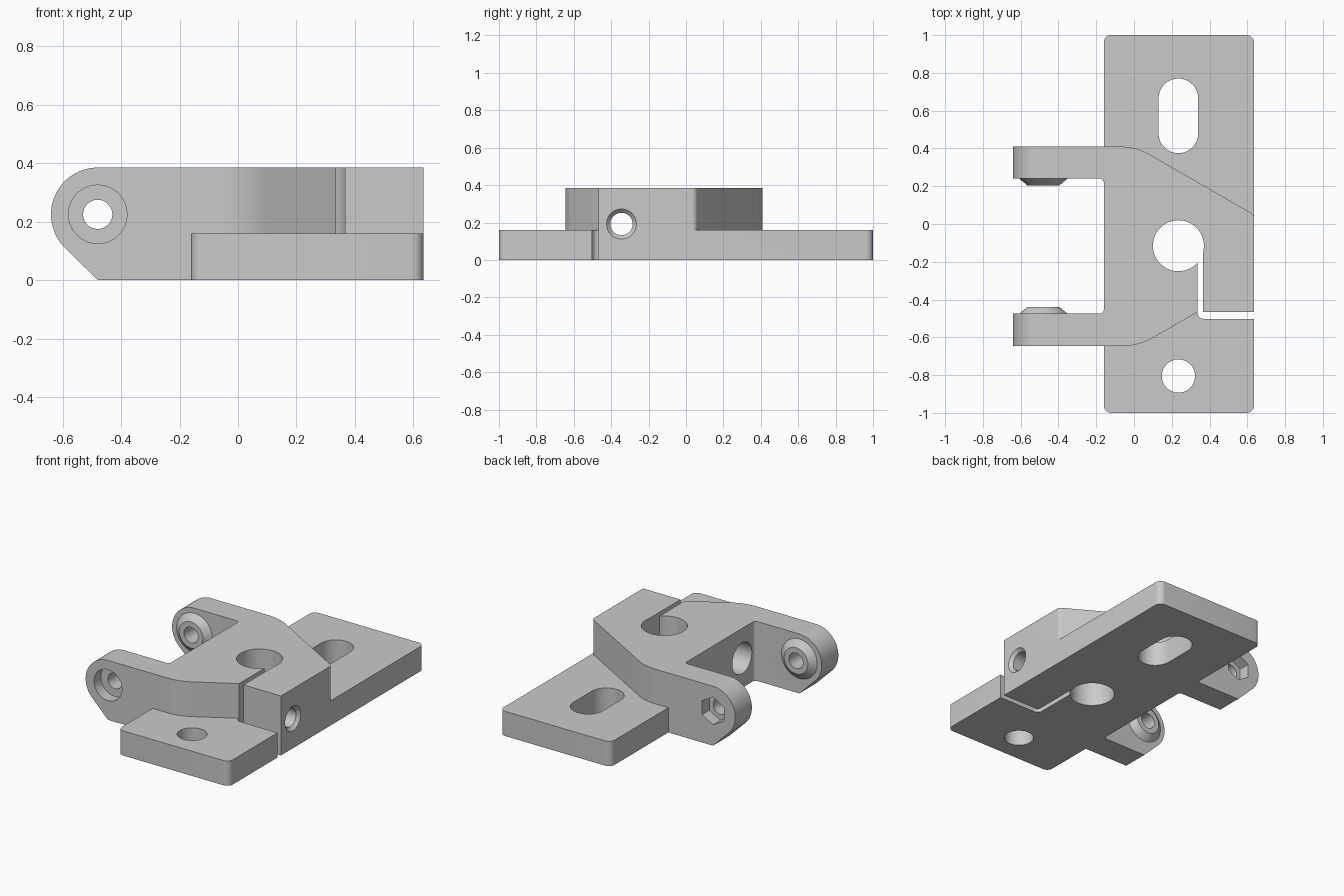
import bpy, bmesh, math
from mathutils import Vector

cube = bpy.data.objects.get("Cube")
if cube:
    bpy.data.objects.remove(cube, do_unlink=True)

grey = bpy.data.materials.new("plain grey")
grey.use_nodes = True
colour = (0.59, 0.59, 0.59, 1)
grey.diffuse_color = colour
grey.node_tree.nodes["Principled BSDF"].inputs["Base Color"].default_value = colour


def fillet(corners):
    """Round each (x, y, radius) corner of an outline."""
    out = []
    for i, (x, y, r) in enumerate(corners):
        p = Vector((x, y))
        if r == 0:
            out.append(p)
            continue
        u = (Vector(corners[i - 1][:2]) - p).normalized()
        v = (Vector(corners[(i + 1) % len(corners)][:2]) - p).normalized()
        half = u.angle(v) / 2
        centre = p + (u + v).normalized() * r / math.sin(half)
        start = p + u * r / math.tan(half) - centre
        end = p + v * r / math.tan(half) - centre
        first = math.atan2(start.y, start.x)
        turn = math.atan2(start.x * end.y - start.y * end.x, start.dot(end))
        out += ring(centre.x, centre.y, r, 8, first, turn) + [centre + end]
    return out


def ring(cx, cy, r, n=64, first=0.0, sweep=math.tau):
    return [Vector((cx + r * math.cos(first + sweep * k / n),
                    cy + r * math.sin(first + sweep * k / n))) for k in range(n)]


def loft(name, low, high, a, b, axis="z"):
    """Solid between two matching outlines, at a and b along the axis."""
    place = {"x": lambda p, h: (h, p[0], p[1]),
             "y": lambda p, h: (p[0], h, p[1]),
             "z": lambda p, h: (p[0], p[1], h)}[axis]
    bm = bmesh.new()
    one = [bm.verts.new(place(p, a)) for p in low]
    two = [bm.verts.new(place(p, b)) for p in high]
    bm.faces.new(one)
    bm.faces.new(two)
    for i in range(len(one)):
        bm.faces.new((one[i - 1], one[i], two[i], two[i - 1]))
    bmesh.ops.recalc_face_normals(bm, faces=bm.faces)
    mesh = bpy.data.meshes.new(name)
    bm.to_mesh(mesh)
    bm.free()
    mesh.materials.append(grey)
    ob = bpy.data.objects.new(name, mesh)
    bpy.context.collection.objects.link(ob)
    return ob


def prism(name, outline, a, b, axis="z"):
    return loft(name, outline, outline, a, b, axis)


def combine(target, other, operation):
    """Apply a boolean and discard the helper solid."""
    mod = target.modifiers.new(operation, "BOOLEAN")
    mod.operation, mod.object, mod.solver = operation, other, "EXACT"
    graph = bpy.context.evaluated_depsgraph_get()
    mesh = bpy.data.meshes.new_from_object(target.evaluated_get(graph))
    target.modifiers.clear()
    target.data = mesh
    bpy.data.objects.remove(other, do_unlink=True)


# Raised clamp block with its two arms, in plan
TOP, PLATE, LEFT, RIGHT = 0.385, 0.16, -0.16, 0.635
bracket = prism("hinge_bracket", fillet([
    (-0.8, 0.41, 0), (0.01, 0.41, 0.3), (RIGHT, 0.05, 0.03),
    (RIGHT, -0.467, 0), (0.335, -0.467, 0), (0.027, -0.645, 0.3),
    (-0.8, -0.645, 0), (-0.8, -0.475, 0), (LEFT, -0.475, 0.02),
    (LEFT, 0.24, 0.02), (-0.8, 0.24, 0)]), 0, TOP)

# Round ends on the arms, with a sloping lower edge
px, pz = -0.48, 0.225
side = ring(px, pz, 0.16, 40, math.pi / 2, math.pi * 0.75)
side += [Vector(p) for p in ((px - 0.113, pz - 0.113), (px, 0), (0.8, 0), (0.8, TOP))]
combine(bracket, prism("arm_profile", side, -0.9, 0.9, "y"), "INTERSECT")

# Mounting plate
plate = fillet([(LEFT, -1, 0.04), (RIGHT, -1, 0.04), (RIGHT, 1, 0.04), (LEFT, 1, 0.04)])
combine(bracket, prism("mounting_plate", plate, 0, PLATE), "UNION")

# Tapered bosses on the inner arm faces
for wall, tip in ((0.25, 0.205), (-0.485, -0.44)):
    combine(bracket, loft("pivot_boss", ring(px, pz, 0.14), ring(px, pz, 0.085),
                          wall, tip, "y"), "UNION")

# Slot around the clamping jaw
jaw_gap = fillet([(0.335, -0.1, 0), (0.335, -0.502, 0.035), (0.8, -0.502, 0),
                  (0.8, -0.467, 0), (0.366, -0.467, 0), (0.366, -0.1, 0)])
long_hole = (ring(0.235, 0.665, 0.105, 32, 0, math.pi) + [Vector((0.13, 0.665))]
             + ring(0.235, 0.48, 0.105, 32, math.pi, math.pi) + [Vector((0.34, 0.48))])

# Plate openings, pivot holes and clamp screw hole
sy, sz = -0.345, 0.192
cutters = [
    prism("jaw_gap", jaw_gap, -0.1, 0.5),
    prism("shaft_hole", ring(0.235, -0.115, 0.135), -0.1, 0.5),
    prism("long_hole", long_hole, -0.1, 0.5),
    prism("fixing_hole", ring(0.235, -0.805, 0.088), -0.1, 0.5),
    prism("pivot_hole", ring(px, pz, 0.05, 48), -0.9, 0.9, "y"),
    prism("pivot_head_recess", ring(px, pz, 0.1), -0.8, -0.575, "y"),
    prism("pivot_nut_recess", ring(px, pz, 0.09, 6, math.pi / 6), 0.335, 0.8, "y"),
    prism("screw_hole", ring(sy, sz, 0.06, 48), -0.3, 0.8, "x"),
    prism("screw_head_recess", ring(sy, sz, 0.1), -0.3, 0.1, "x"),
    loft("screw_hole_chamfer", ring(sy, sz, 0.058), ring(sy, sz, 0.082),
         RIGHT - 0.022, RIGHT + 0.002, "x"),
]
for cutter in cutters:
    combine(bracket, cutter, "DIFFERENCE")

bpy.ops.object.select_all(action="DESELECT")
bracket.select_set(True)
bpy.context.view_layer.objects.active = bracket
bpy.ops.object.shade_smooth_by_angle(angle=math.radians(25))
